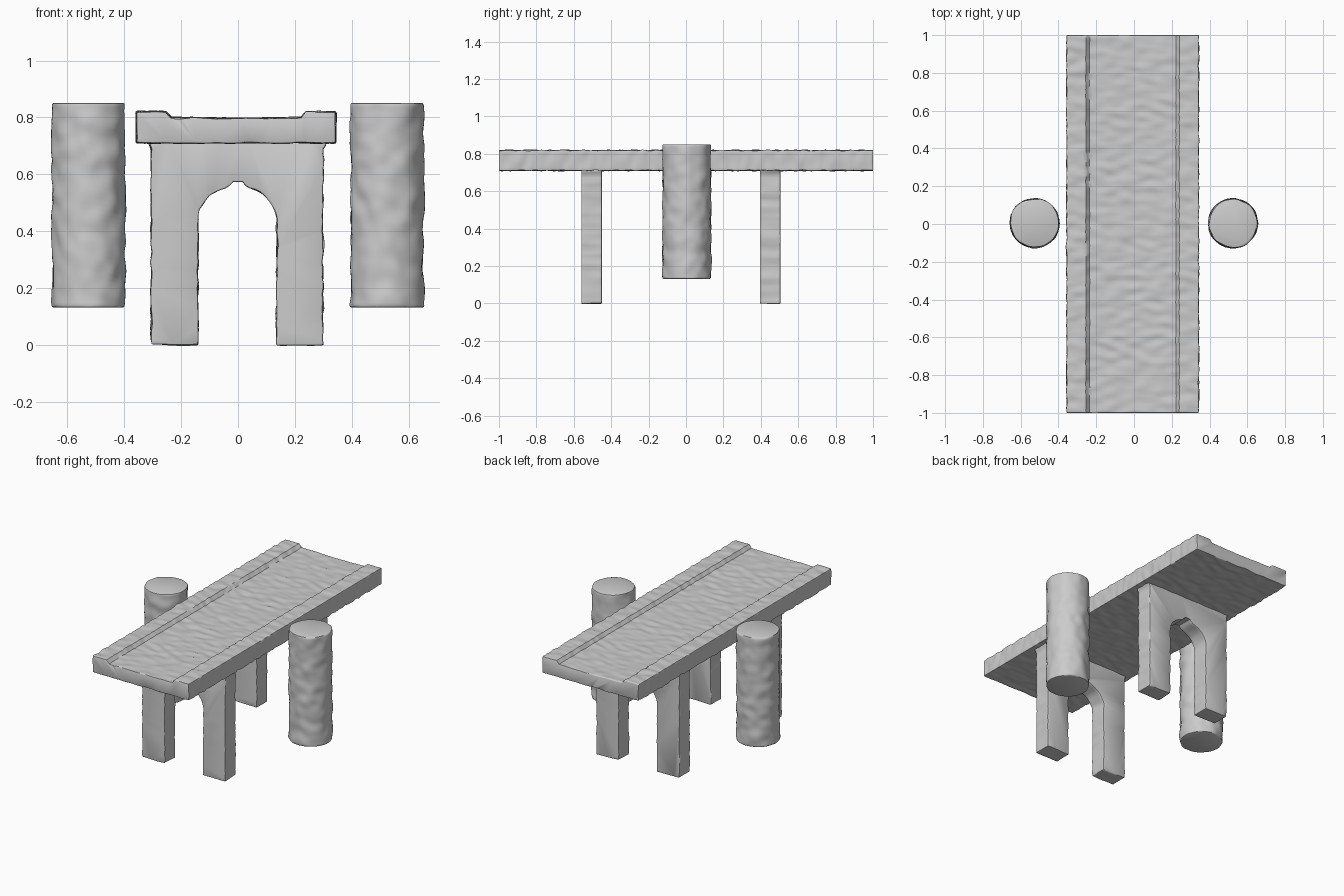
import bpy, bmesh, math
from mathutils import Vector, noise

if "Cube" in bpy.data.objects:
    bpy.data.objects.remove(bpy.data.objects["Cube"])


def resample(points, step):
    """Split the long edges of a closed profile into short ones."""
    out = []
    for a, b in zip(points, points[1:] + points[:1]):
        a, b = Vector(a), Vector(b)
        n = max(1, round((b - a).length / step))
        out += [a.lerp(b, i / n) for i in range(n)]
    return out


def worn_prism(name, profile, y0, y1, step, bevel, wear, freq, upright=False, seed=0):
    """Extrude an x/z profile along y, round its rims and wear its sides."""
    pts = resample(profile, step)
    n = max(2, round((y1 - y0) / step))
    bm = bmesh.new()
    rings = [[bm.verts.new((p[0], y0 + (y1 - y0) * k / n, p[1])) for p in pts]
             for k in range(n + 1)]
    for r0, r1 in zip(rings, rings[1:]):
        for i in range(len(pts)):
            j = (i + 1) % len(pts)
            bm.faces.new((r0[i], r0[j], r1[j], r1[i]))
    bm.faces.new(rings[0])
    bm.faces.new(rings[-1])
    bmesh.ops.recalc_face_normals(bm, faces=bm.faces)
    sharp = [e for e in bm.edges if e.calc_face_angle(0) > math.radians(50)]
    bmesh.ops.bevel(bm, geom=sharp, offset=bevel, segments=2, profile=0.5,
                    affect='EDGES', clamp_overlap=True)
    bm.normal_update()
    # Stone wear, kept in the profile plane so the end caps stay flat
    for v, nor in [(v, v.normal.copy()) for v in bm.verts]:
        p = Vector((v.co.x * freq[0], v.co.y * freq[1], v.co.z * freq[2]))
        d = noise.noise(p + Vector((seed * 7.3, seed * 3.1, 0.4))) * wear
        v.co += Vector((nor.x, 0, nor.z)) * d
    if upright:
        for v in bm.verts:
            v.co = Vector((v.co.x, -v.co.z, v.co.y))
        bmesh.ops.recalc_face_normals(bm, faces=bm.faces)
    mesh = bpy.data.meshes.new(name)
    bm.to_mesh(mesh)
    bm.free()
    obj = bpy.data.objects.new(name, mesh)
    bpy.context.collection.objects.link(obj)
    bpy.context.view_layer.objects.active = obj
    obj.select_set(True)
    bpy.ops.object.shade_smooth_by_angle(angle=math.radians(40))
    obj.select_set(False)
    return obj


# Bridge deck with raised kerbs and a slightly sagging walkway
deck = [(-0.357, 0.711), (0.343, 0.711), (0.343, 0.819), (0.24, 0.819),
        (0.222, 0.799), (0.0, 0.795), (-0.235, 0.799), (-0.255, 0.819),
        (-0.357, 0.819)]
worn_prism("bridge_deck", deck, -1, 1, 0.015, 0.004, 0.007, (12, 28, 12))

# Arched piers: flared head, round arch and a small notch at the crown
arch = [(-0.002 + 0.138 * math.cos(a), 0.44 + 0.118 * math.sin(a))
        for a in (math.pi * i / 20 for i in range(21))]
notch = [(0.028, 0.562), (0.017, 0.574), (-0.017, 0.574), (-0.03, 0.562)]
arch = arch[:9] + notch + arch[12:]
pier = ([(-0.306, 0.0), (-0.306, 0.69), (-0.318, 0.714), (0.312, 0.714),
         (0.299, 0.69), (0.299, 0.0), (0.136, 0.0)] + arch + [(-0.14, 0.0)])
for i, (name, y) in enumerate((("front_pier", -0.505), ("back_pier", 0.45))):
    worn_prism(name, pier, y - 0.055, y + 0.055, 0.018, 0.005, 0.007,
               (10, 6, 28), seed=i + 1)

# Round stone columns standing beside the deck
circle = [(0.129 * math.cos(a), 0.129 * math.sin(a))
          for a in (math.tau * i / 56 for i in range(56))]
for i, (name, x) in enumerate((("left_column", -0.526), ("right_column", 0.524))):
    col = worn_prism(name, circle, 0.131, 0.851, 0.016, 0.007, 0.008,
                     (18, 18, 18), upright=True, seed=i + 4)
    col.location = (x, 0.004, 0)
